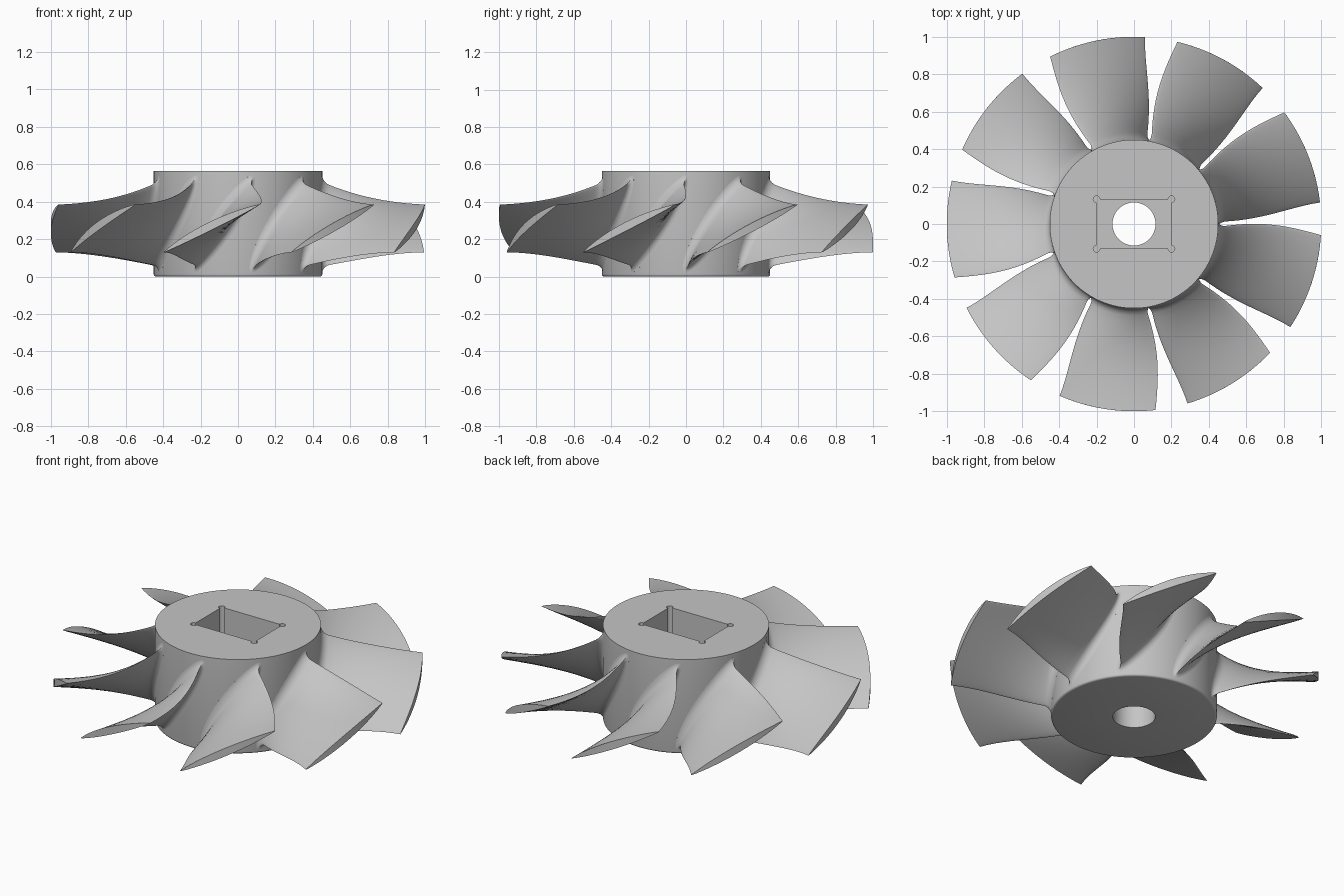
import bpy, bmesh, math

BLADES, HUB_R, HUB_H, FILLET = 9, 0.45, 0.565, 0.04
# Radius, low edge angle, high edge angle, low edge height, high edge height
EDGES = [(0.45, -28.5, 8.0, 0.055, 0.505), (0.6, -27.6, 10.0, 0.083, 0.45),
         (0.75, -25.7, 9.6, 0.108, 0.413), (1.0, -23.4, 6.6, 0.13, 0.385)]

if "Cube" in bpy.data.objects:
    bpy.data.objects.remove(bpy.data.objects["Cube"])

grey = bpy.data.materials.new("plain_grey")
grey.use_nodes = True
colour = (0.56, 0.56, 0.56, 1)
grey.diffuse_color = colour
grey.node_tree.nodes["Principled BSDF"].inputs["Base Color"].default_value = colour


def finish(bm, name):
    bmesh.ops.recalc_face_normals(bm, faces=bm.faces)
    mesh = bpy.data.meshes.new(name)
    bm.to_mesh(mesh)
    bm.free()
    mesh.materials.append(grey)
    return link(mesh, name)


def link(mesh, name):
    obj = bpy.data.objects.new(name, mesh)
    bpy.context.collection.objects.link(obj)
    return obj


def activate(obj):
    bpy.ops.object.select_all(action='DESELECT')
    obj.select_set(True)
    bpy.context.view_layer.objects.active = obj


def smooth(obj):
    activate(obj)
    bpy.ops.object.shade_smooth_by_angle(angle=math.radians(35))


def circle(radius, count=96):
    return [(radius * math.cos(2 * math.pi * i / count),
             radius * math.sin(2 * math.pi * i / count)) for i in range(count)]


def prism(outline, low, high, name):
    bm = bmesh.new()
    base = bm.faces.new([bm.verts.new((x, y, low)) for x, y in outline])
    top = bmesh.ops.extrude_face_region(bm, geom=[base])["geom"]
    for v in top:
        if isinstance(v, bmesh.types.BMVert):
            v.co.z = high
    return finish(bm, name)


def cut(obj, cutter):
    cutter.hide_render = True
    mod = obj.modifiers.new("cut", 'BOOLEAN')
    mod.operation, mod.solver, mod.object = 'DIFFERENCE', 'EXACT', cutter
    activate(obj)
    bpy.ops.object.modifier_apply(modifier=mod.name)
    bpy.data.objects.remove(cutter)


def edge_values(r):
    """Smooth curve through the edge stations."""
    total = [0.0] * 4
    for a in EDGES:
        w = math.prod((r - b[0]) / (a[0] - b[0]) for b in EDGES if b is not a)
        total = [t + w * v for t, v in zip(total, a[1:])]
    return total


def blade_section(r, count):
    """Cambered lens wrapped on a cylinder, flared into the hub."""
    a0, a1, z0, z1 = edge_values(r)
    a0, a1 = math.radians(a0 - 90), math.radians(a1 - 90)
    ds, dz = r * (a1 - a0), z1 - z0
    length = math.hypot(ds, dz)
    cs, cz = ds / length, dz / length
    t = (r - HUB_R) / (1 - HUB_R)
    thick = 0.04 - 0.008 * t
    nose = 0.012 - 0.006 * t
    d = min(max(r - HUB_R, 0), FILLET)
    flare = FILLET - math.sqrt(FILLET ** 2 - (FILLET - d) ** 2)
    points = []
    for i in range(count):
        p = 2 * math.pi * i / count
        c, s = -math.cos(p), math.sin(p)
        along = c * (length / 2 + flare)
        across = s * (thick / 2 * abs(s) + nose + flare) + 0.012 * t * s * s
        angle = (a0 + a1) / 2 + (along * cs - across * cz) / r
        z = (z0 + z1) / 2 + along * cz + across * cs
        points.append((r * math.cos(angle), r * math.sin(angle), z))
    return points


# Hub with a softened lower rim
hub = prism(circle(HUB_R, 128), 0, HUB_H, "hub")
bm = bmesh.new()
bm.from_mesh(hub.data)
rim = [e for e in bm.edges if all(v.co.z < 0.01 for v in e.verts)]
bmesh.ops.bevel(bm, geom=rim, offset=0.012, segments=3, profile=0.5, affect='EDGES')
bm.to_mesh(hub.data)
bm.free()

# Rectangular pocket with round corner reliefs, and the shaft bore
outline = []
for k, (sx, sy) in enumerate([(1, 1), (-1, 1), (-1, -1), (1, -1)]):
    for j in range(13):
        a = math.radians(90 * k - 90 + 270 * j / 12)
        outline.append((sx * 0.2 + 0.018 * math.cos(a), sy * 0.132 + 0.018 * math.sin(a)))
cut(hub, prism(outline, 0.25, 0.7, "pocket_cutter"))
cut(hub, prism(circle(0.115, 64), -0.1, 0.4, "bore_cutter"))
smooth(hub)

# Blade mesh lofted from the hub to the tip
N = 40
radii = [HUB_R - 0.012] + [HUB_R + FILLET * (i / 6) ** 2 for i in range(7)]
start = radii[-1]
radii += [start + (1 - start) * i / 14 for i in range(1, 15)]
bm = bmesh.new()
rings = [[bm.verts.new(p) for p in blade_section(r, N)] for r in radii]
for a, b in zip(rings, rings[1:]):
    for i in range(N):
        j = (i + 1) % N
        bm.faces.new((a[i], a[j], b[j], b[i]))
for ring in (rings[0], rings[-1]):
    for i in range(N // 2):
        quad = [ring[i], ring[i + 1], ring[-i - 1], ring[-i % N]]
        bm.faces.new(list(dict.fromkeys(quad)))
blade = finish(bm, "blade_1")
smooth(blade)

# Repeat the blade around the hub
for n in range(1, BLADES):
    copy = link(blade.data, f"blade_{n + 1}")
    copy.rotation_euler.z = 2 * math.pi * n / BLADES
